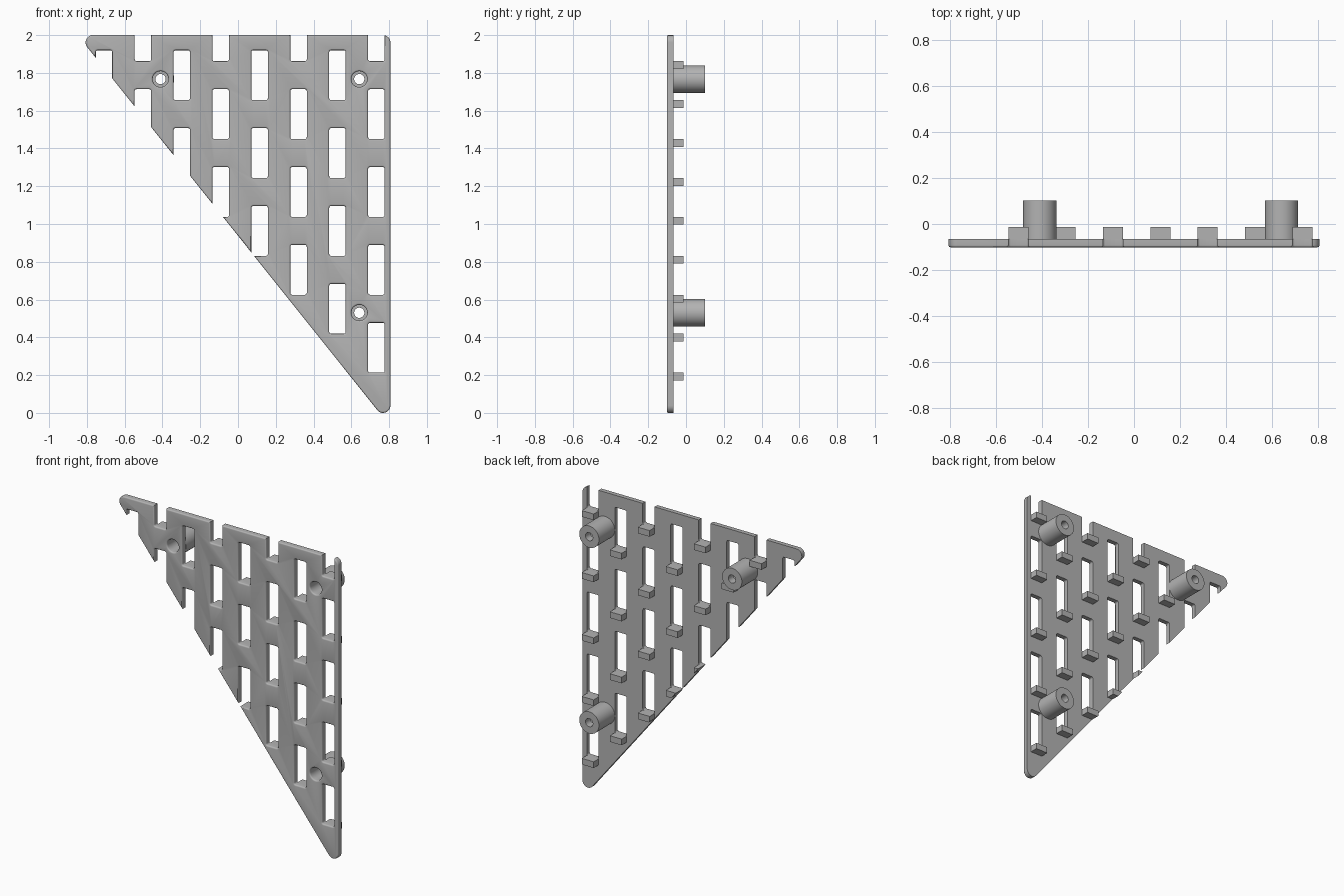
import bpy, bmesh, math
from mathutils import Vector

if "Cube" in bpy.data.objects:
    bpy.data.objects.remove(bpy.data.objects["Cube"])

FRONT, BACK = -0.1015, -0.065      # plate faces
FILLET = 0.009                     # rounded front rim
PITCH = 0.206                      # slot grid spacing
SLOT_W, SLOT_H = 0.087, 0.264
CORNERS = [(0.768, 0.039), (0.768, 1.961), (-0.768, 1.961)]
CORNER_R = 0.039
SLOPE = -(1.961 - 0.039) / 1.536   # long sloping edge
EDGE_Z = 0.9375                    # its height at x = 0
BOSSES = [(-0.41, 1.767), (0.642, 1.767), (0.642, 0.53)]

grey = bpy.data.materials.new("plain_grey")
grey.diffuse_color = (0.45, 0.45, 0.45, 1)
grey.use_nodes = True
grey.node_tree.nodes["Principled BSDF"].inputs["Base Color"].default_value = grey.diffuse_color


def edge_height(x):
    return EDGE_Z + SLOPE * x


def finish(name, bm):
    bmesh.ops.recalc_face_normals(bm, faces=bm.faces)
    mesh = bpy.data.meshes.new(name)
    bm.to_mesh(mesh)
    bm.free()
    mesh.materials.append(grey)
    obj = bpy.data.objects.new(name, mesh)
    bpy.context.collection.objects.link(obj)
    return obj


def smooth(obj):
    bpy.ops.object.select_all(action='DESELECT')
    obj.select_set(True)
    bpy.context.view_layer.objects.active = obj
    bpy.ops.object.shade_smooth_by_angle(angle=math.radians(35))


def arc(cx, cz, r, a0, a1, n):
    return [(cx + r * math.cos(math.radians(a0 + (a1 - a0) * i / n)),
             cz + r * math.sin(math.radians(a0 + (a1 - a0) * i / n))) for i in range(n + 1)]


def loft(bm, rings):
    """Skin closed (x, z) outlines placed at successive y depths."""
    loops = [[bm.verts.new((x, y, z)) for x, z in pts] for pts, y in rings]
    n = len(loops[0])
    for a, b in zip(loops, loops[1:]):
        for i in range(n):
            bm.faces.new((a[i], a[(i + 1) % n], b[(i + 1) % n], b[i]))
    bm.faces.new(loops[0])
    bm.faces.new(loops[-1][::-1])


def rim_steps(n=4):
    """Quarter-round (offset, y) steps from the front face inwards."""
    return [(FILLET * (1 - math.sin(t)), FRONT + FILLET * (1 - math.cos(t)))
            for t in (math.pi / 2 * i / n for i in range(n + 1))]


# Rounded triangular outline
slope_angle = 180 + math.degrees(math.atan2(1, -SLOPE))
SPANS = [(slope_angle, 360), (0, 90), (90, slope_angle)]


def outline(inset):
    return [p for (cx, cz), (a, b) in zip(CORNERS, SPANS)
            for p in arc(cx, cz, CORNER_R - inset, a, b, 10)]


def slot_outline(x, z, grow, r=0.010):
    hw, hh = SLOT_W / 2 - r, SLOT_H / 2 - r
    zc = z + SLOT_H / 2
    return [p for sx, sz, a in ((1, 1, 0), (-1, 1, 90), (-1, -1, 180), (1, -1, 270))
            for p in arc(x + sx * hw, zc + sz * hh, r + grow, a, a + 90, 4)]


def circle(x, z, r, n=40):
    return arc(x, z, r, 0, 360 * (n - 1) / n, n - 1)


def cutter_rings(shape):
    steps = rim_steps()
    return ([(shape(FILLET), FRONT - 0.03)] + [(shape(o), y) for o, y in steps]
            + [(shape(0), BACK + 0.03)])


# Staggered grid of slots: (x centre, z of lower edge)
slots = []
for col in range(8):
    for row in range(9):
        x, z = 0.7325 - PITCH * col, 0.213 + 0.2061 * row
        if (col + row) % 2 == 0 and z + SLOT_H > edge_height(x + SLOT_W / 2):
            slots.append((x, z))

# Plate, with slots and screw holes cut through
bm = bmesh.new()
loft(bm, [(outline(o), y) for o, y in rim_steps()] + [(outline(0), BACK)])
plate = finish("plate", bm)

bm = bmesh.new()
for x, z in slots:
    loft(bm, cutter_rings(lambda g: slot_outline(x, z, g)))
for x, z in BOSSES:
    loft(bm, cutter_rings(lambda g: circle(x, z, 0.042 + g)))
cutter = finish("slot_cutter", bm)
cutter.hide_render = True

mod = plate.modifiers.new("cut_slots", 'BOOLEAN')
mod.operation, mod.solver, mod.object = 'DIFFERENCE', 'EXACT', cutter
bpy.context.view_layer.objects.active = plate
bpy.ops.object.modifier_apply(modifier=mod.name)
bpy.data.objects.remove(cutter)
smooth(plate)

# Small ledges behind the lower end of each slot, trimmed to the sloping edge
bm = bmesh.new()
for x, z in slots:
    if z > edge_height(x + SLOT_W / 2):
        l, r = x - SLOT_W / 2, x + SLOT_W / 2
        box = [(l, z - 0.041), (r, z - 0.041), (r, z), (l, z)]
        loft(bm, [(box, BACK), (box, -0.013)])
cut = bmesh.ops.bisect_plane(bm, geom=bm.verts[:] + bm.edges[:] + bm.faces[:],
                             plane_co=(0, 0, EDGE_Z), plane_no=Vector((SLOPE, 0, -1)),
                             clear_outer=True)
bmesh.ops.holes_fill(bm, edges=[e for e in bm.edges if e.is_boundary], sides=0)
finish("slot_ledges", bm)

# Hollow screw bosses: wide bore from the front, narrow hole at the back
PROFILE = [(0.042, BACK), (0.0725, BACK), (0.0725, 0.1015), (0.027, 0.1015),
           (0.027, 0.05), (0.042, 0.05)]
for i, (x, z) in enumerate(BOSSES):
    bm = bmesh.new()
    loops = [[bm.verts.new((px, y, pz)) for px, pz in circle(x, z, r)] for r, y in PROFILE]
    for a, b in zip(loops, loops[1:] + loops[:1]):
        for k in range(len(a)):
            j = (k + 1) % len(a)
            bm.faces.new((a[k], a[j], b[j], b[k]))
    smooth(finish(f"screw_boss_{i + 1}", bm))
